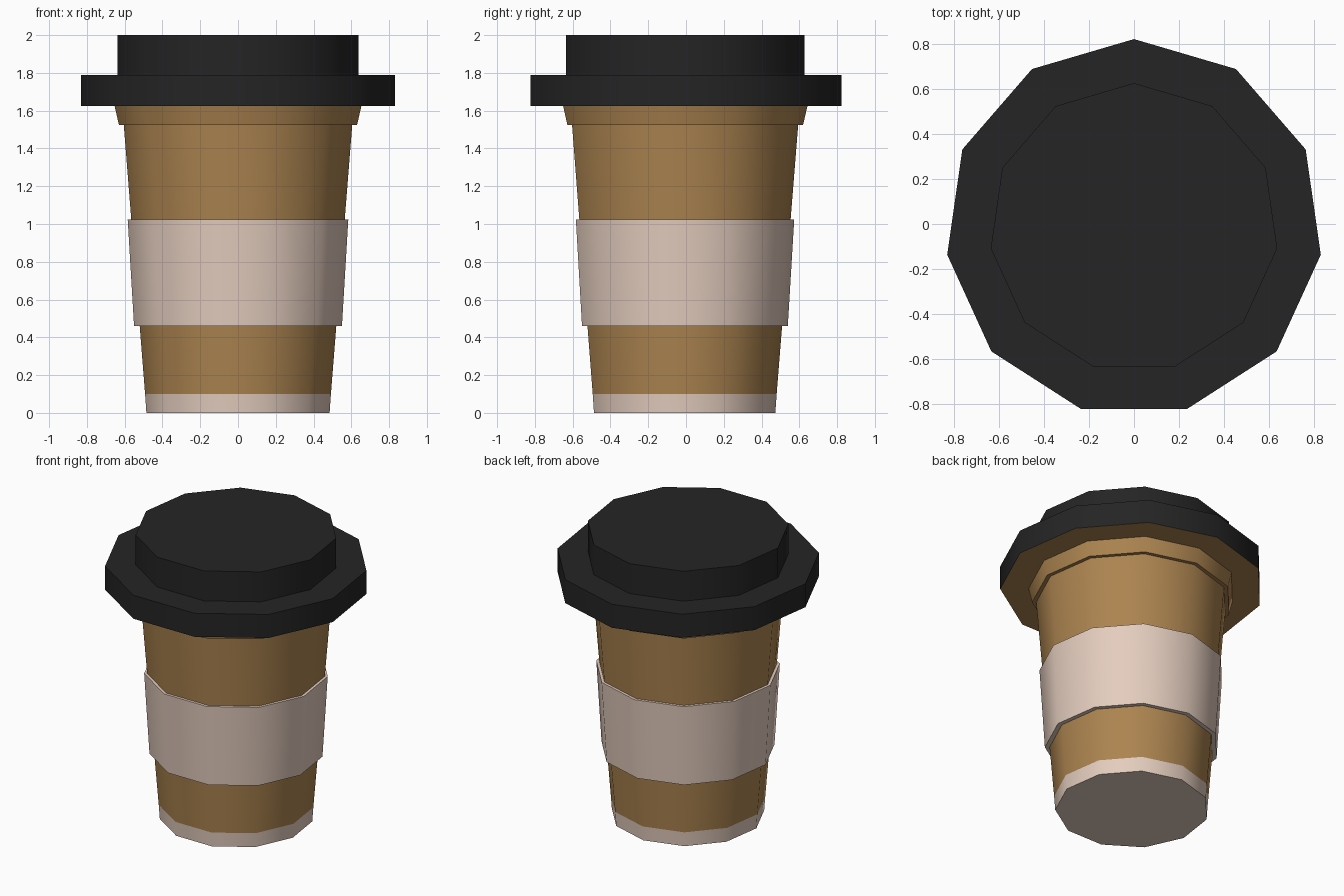
import bpy, bmesh, math

if "Cube" in bpy.data.objects:
    bpy.data.objects.remove(bpy.data.objects["Cube"])

SIDES = 11
AXIS_Y = -0.017  # odd-sided outline, so its axis sits slightly off the bounding box centre


def material(name, rgb):
    m = bpy.data.materials.new(name)
    m.diffuse_color = (*rgb, 1.0)
    m.use_nodes = True
    m.node_tree.nodes["Principled BSDF"].inputs["Base Color"].default_value = m.diffuse_color
    return m


brown = material("kraft_brown", (0.413, 0.231, 0.080))
cream = material("pale_pink_beige", (0.775, 0.610, 0.515))
black = material("lid_black", (0.018, 0.018, 0.018))


def lathe(name, profile, mats, closed=False, cap_bottom=False, cap_top=False, rule=None):
    """Spin an upward (radius, z) profile into an eleven-sided solid."""
    bm = bmesh.new()
    rings = []
    for r, z in profile:
        ring = []
        for k in range(SIDES):
            a = math.pi / 2 + 2 * math.pi * k / SIDES
            ring.append(bm.verts.new((r * math.cos(a), r * math.sin(a) + AXIS_Y, z)))
        rings.append(ring)
    pairs = list(zip(rings, rings[1:]))
    if closed:
        pairs.append((rings[-1], rings[0]))
    for low, high in pairs:
        for k in range(SIDES):
            n = (k + 1) % SIDES
            bm.faces.new((low[k], low[n], high[n], high[k]))
    if cap_bottom:
        bm.faces.new(rings[0][::-1])
    if cap_top:
        bm.faces.new(rings[-1])
    if rule:
        for f in bm.faces:
            f.material_index = rule(f.calc_center_median().z)
    me = bpy.data.meshes.new(name)
    bm.to_mesh(me)
    bm.free()
    for m in mats:
        me.materials.append(m)
    ob = bpy.data.objects.new(name, me)
    bpy.context.collection.objects.link(ob)
    # Round the walls, keep the steps crisp
    bpy.ops.object.select_all(action='DESELECT')
    ob.select_set(True)
    bpy.context.view_layer.objects.active = ob
    bpy.ops.object.shade_smooth_by_angle(angle=math.radians(40))
    return ob


# Cup with pale base band, rolled lip and brown flange under the lid
lathe("cup",
      [(0.49, 0.0), (0.497, 0.10), (0.611, 1.525), (0.637, 1.525),
       (0.66, 1.625), (0.84, 1.625)],
      [brown, cream], cap_bottom=True,
      rule=lambda z: 1 if z < 0.09 else 0)

# Cardboard sleeve ring
lathe("sleeve",
      [(0.52, 0.46), (0.556, 0.46), (0.590, 1.025), (0.565, 1.025)],
      [cream], closed=True)

# Lid: wide brim and raised top
lathe("lid",
      [(0.84, 1.625), (0.84, 1.79), (0.644, 1.79), (0.644, 2.0)],
      [black], cap_top=True)
